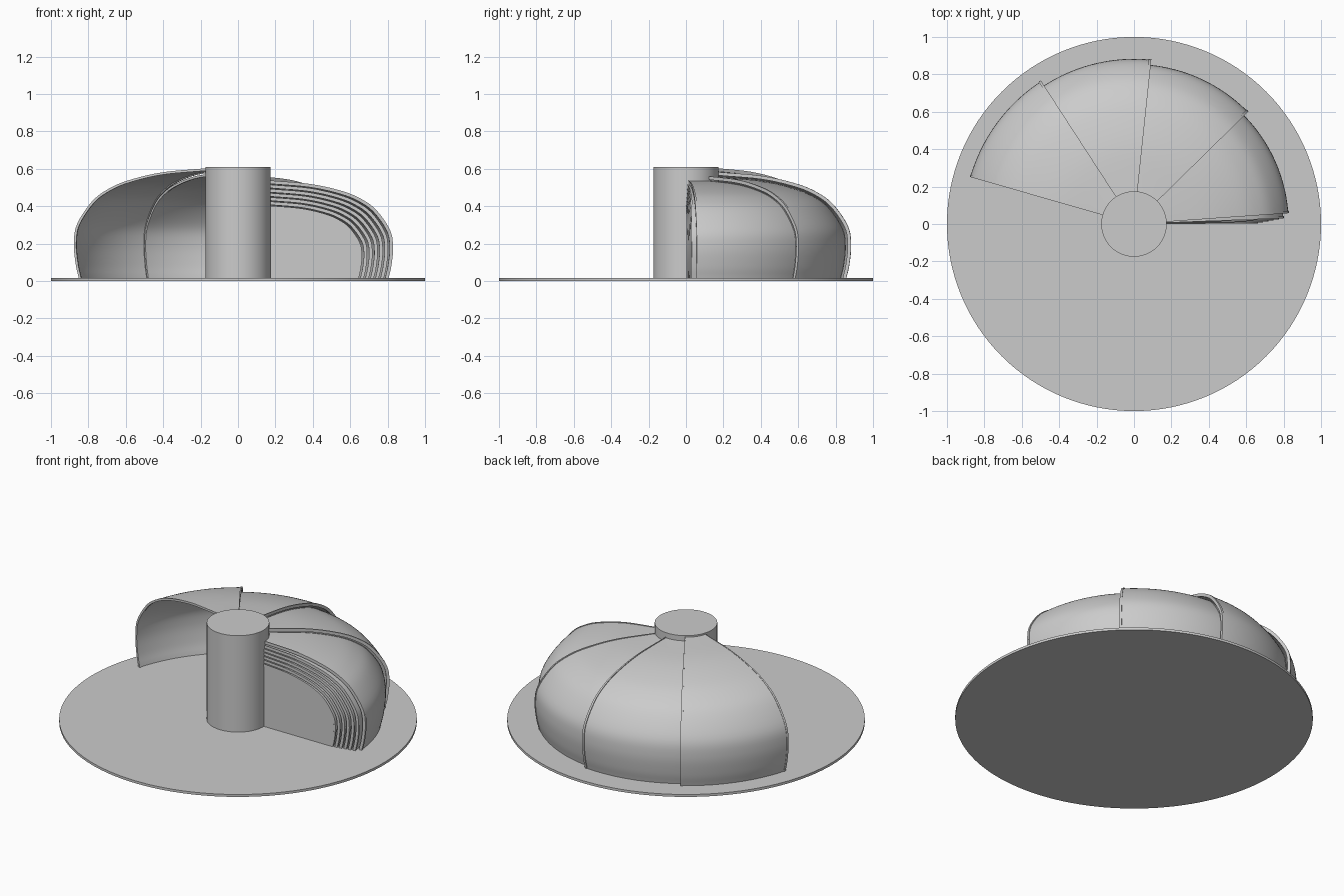
import bpy, bmesh
from math import sin, cos, radians
from mathutils import Vector

if "Cube" in bpy.data.objects:
    bpy.data.objects.remove(bpy.data.objects["Cube"])

BASE_T, HUB_R, HUB_H = 0.015, 0.175, 0.61
# Outermost shell section: radius, height
PROFILE = [(0.888, 0.015), (0.905, 0.09), (0.915, 0.2), (0.897, 0.305), (0.815, 0.425),
           (0.725, 0.492), (0.61, 0.54), (0.42, 0.583), (0.17, 0.605)]


def smooth_curve(pts, n=5):
    p = [Vector(q) for q in pts]
    p = [2 * p[0] - p[1]] + p + [2 * p[-1] - p[-2]]
    out = []
    for i in range(1, len(p) - 2):
        a, b, c, d = p[i - 1:i + 3]
        for j in range(n):
            t = j / n
            out.append(0.5 * (2 * b + (c - a) * t + (2 * a - 5 * b + 4 * c - d) * t * t
                              + (3 * b - a - 3 * c + d) * t ** 3))
    return out + [p[-2]]


CURVE = smooth_curve(PROFILE)


def section(k, inset=0.0):
    """Nested section k, moved inward by inset."""
    sr = (0.915 - 0.028 * k - 0.17) / 0.745
    sz = (0.59 - 0.0225 * k) / 0.59
    pts = [Vector((0.17 + (r - 0.17) * sr, BASE_T + (z - BASE_T) * sz)) for r, z in CURVE]
    out = []
    for i, p in enumerate(pts):
        t = (pts[min(i + 1, len(pts) - 1)] - pts[max(i - 1, 0)]).normalized()
        q = p + Vector((-t.y, t.x)) * inset
        out.append((q.x, BASE_T if i == 0 else q.y))
    out[-1] = (0.17, out[-1][1])
    return out


def finish(name, bm):
    bmesh.ops.recalc_face_normals(bm, faces=bm.faces)
    me = bpy.data.meshes.new(name)
    bm.to_mesh(me)
    bm.free()
    ob = bpy.data.objects.new(name, me)
    bpy.context.collection.objects.link(ob)
    bpy.context.view_layer.objects.active = ob
    ob.select_set(True)
    bpy.ops.object.shade_smooth_by_angle(angle=radians(35))
    ob.select_set(False)


def sweep(bm, loop, a0, a1, steps):
    """Revolve a closed section between two angles in degrees, with end caps."""
    rings = []
    for s in range(steps + 1):
        a = radians(a0 + (a1 - a0) * s / steps)
        rings.append([bm.verts.new((r * cos(a), r * sin(a), z)) for r, z in loop])
    n = len(loop)
    for A, B in zip(rings, rings[1:]):
        for i in range(n):
            j = (i + 1) % n
            bm.faces.new((A[i], A[j], B[j], B[i]))
    h = n // 2
    for R in (rings[0], rings[-1]):
        for i in range(h - 1):
            bm.faces.new((R[i], R[i + 1], R[n - 2 - i], R[n - 1 - i]))


def band(k, d0, d1):
    return section(k, d0) + section(k, d1)[::-1]


def cylinder(name, r, z0, z1, seg):
    bm = bmesh.new()
    bmesh.ops.create_cone(bm, cap_ends=True, segments=seg, radius1=r, radius2=r, depth=z1 - z0)
    bmesh.ops.translate(bm, verts=bm.verts, vec=(0, 0, (z0 + z1) / 2))
    finish(name, bm)


cylinder("base_disc", 1.0, 0, BASE_T, 128)
cylinder("centre_column", HUB_R, BASE_T, HUB_H, 64)

# Telescoping dome segments: four fanned out, the rest stacked at the closed end
SPANS = [(123, 164.0), (84, 124.5), (44.5, 85.5), (4, 46)]
SPANS += [(2.2 - 0.4 * i, 40) for i in range(6)]
for k, (a0, a1) in enumerate(SPANS):
    bm = bmesh.new()
    sweep(bm, band(k, 0.004, 0.012), a0, a1, 20)
    # Inner lip on the leading edge, raised rib on the trailing edge
    sweep(bm, band(k, 0.0, 0.018), a0, a0 + 0.9, 2)
    sweep(bm, band(k, 0.002, 0.015), a1 - 0.8, a1, 2)
    finish(f"dome_segment_{k + 1}", bm)

# Flat end wall closing the smallest segment
bm = bmesh.new()
outline = section(9, 0.01)
outline += [(0.16, outline[-1][1]), (0.16, BASE_T)]
face = bm.faces.new([bm.verts.new((x, 0.002, z)) for x, z in outline])
ext = bmesh.ops.extrude_face_region(bm, geom=[face])
bmesh.ops.translate(bm, vec=(0, 0.012, 0),
                    verts=[g for g in ext["geom"] if isinstance(g, bmesh.types.BMVert)])
finish("end_wall", bm)
